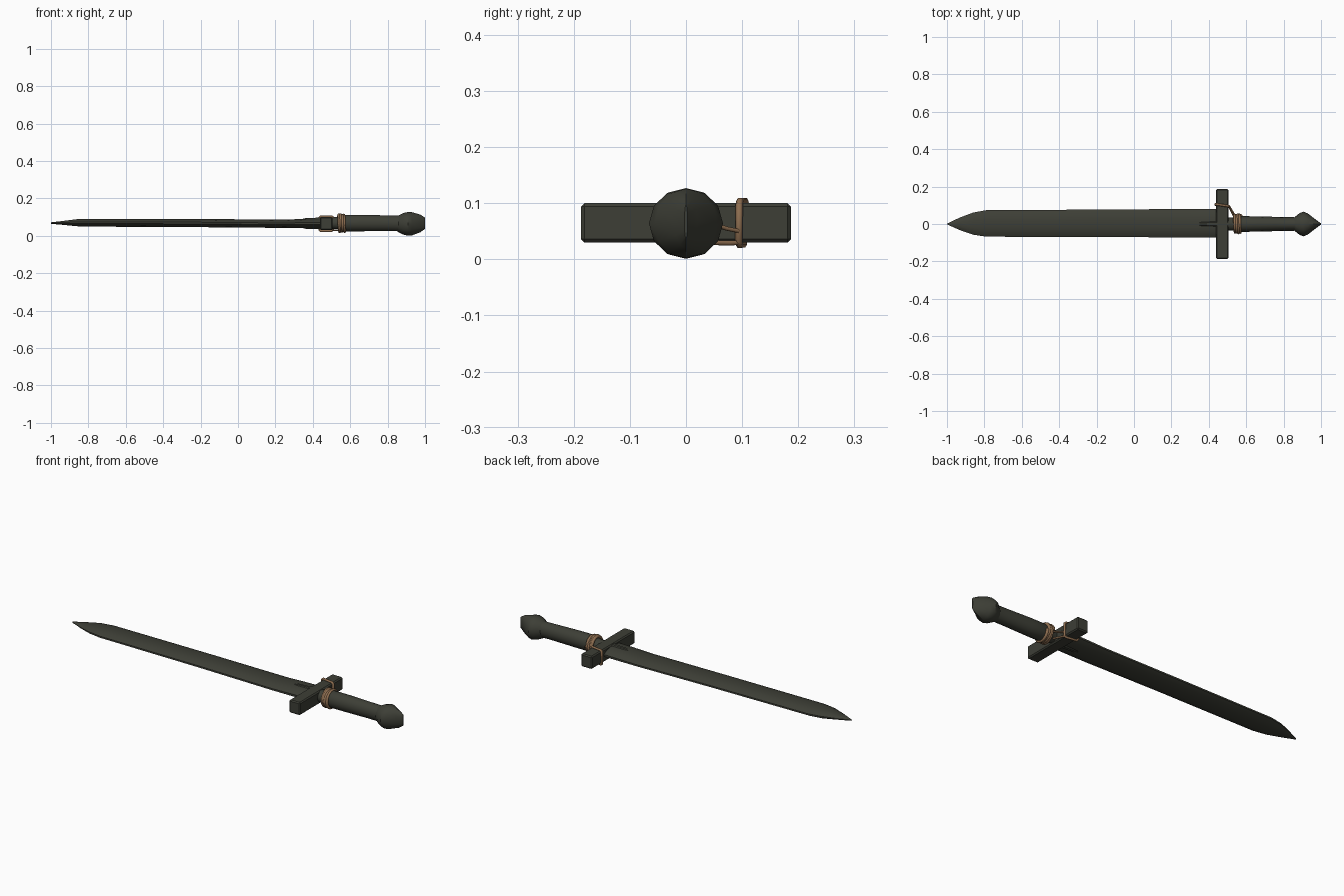
import bpy, bmesh, math
from mathutils import Vector

if "Cube" in bpy.data.objects:
    bpy.data.objects.remove(bpy.data.objects["Cube"])

ZC = 0.064  # height of the sword's axis


def material(name, rgb):
    m = bpy.data.materials.new(name)
    m.diffuse_color = (*rgb, 1)
    m.use_nodes = True
    m.node_tree.nodes["Principled BSDF"].inputs["Base Color"].default_value = m.diffuse_color
    return m


IRON = material("dark_iron", (0.047, 0.049, 0.037))
LEATHER = material("tan_leather", (0.27, 0.155, 0.08))


def finish(name, bm, mat, angle=30):
    bmesh.ops.recalc_face_normals(bm, faces=bm.faces)
    me = bpy.data.meshes.new(name)
    bm.to_mesh(me)
    bm.free()
    me.materials.append(mat)
    ob = bpy.data.objects.new(name, me)
    bpy.context.collection.objects.link(ob)
    bpy.context.view_layer.objects.active = ob
    ob.select_set(True)
    bpy.ops.object.shade_smooth_by_angle(angle=math.radians(angle))
    ob.select_set(False)
    return ob


def loft(name, stations, shape, mat, angle=30):
    """Stations are (x, centre y, centre z, half width, half height)."""
    bm = bmesh.new()
    rings = [[bm.verts.new((x, cy + u * hy, cz + v * hz)) for u, v in shape]
             for x, cy, cz, hy, hz in stations]
    n = len(shape)
    for a, b in zip(rings, rings[1:]):
        for i in range(n):
            bm.faces.new((a[i], a[(i + 1) % n], b[(i + 1) % n], b[i]))
    bm.faces.new(rings[0])
    bm.faces.new(rings[-1])
    return finish(name, bm, mat, angle)


def circle(n):
    return [(math.cos(2 * math.pi * i / n), math.sin(2 * math.pi * i / n)) for i in range(n)]


def cord(name, pts, r, closed=False):
    cu = bpy.data.curves.new(name, 'CURVE')
    cu.dimensions = '3D'
    cu.bevel_depth = r
    cu.bevel_resolution = 1
    cu.use_fill_caps = True
    sp = cu.splines.new('POLY')
    sp.points.add(len(pts) - 1)
    for p, co in zip(sp.points, pts):
        p.co = (*co, 1)
    sp.use_cyclic_u = closed
    cu.materials.append(LEATHER)
    ob = bpy.data.objects.new(name, cu)
    bpy.context.collection.objects.link(ob)


# Blade: lens section with narrow flat edges, tapering to a point
lens = [(1, 0.2), (0.72, 0.72), (0.3, 1), (-0.3, 1), (-0.72, 0.72), (-1, 0.2),
        (-1, -0.2), (-0.72, -0.72), (-0.3, -1), (0.3, -1), (0.72, -0.72), (1, -0.2)]
loft("blade", [(-1, 0, 0.068, 0.002, 0.004), (-0.93, 0.001, 0.069, 0.034, 0.011),
               (-0.86, 0.002, 0.07, 0.059, 0.019), (-0.79, 0.003, 0.07, 0.071, 0.021),
               (-0.2, 0.004, 0.068, 0.073, 0.022), (0.25, 0.004, 0.064, 0.076, 0.022),
               (0.36, 0.004, 0.066, 0.077, 0.025), (0.46, 0.004, 0.067, 0.077, 0.026)],
     lens, IRON, 40)

# Small raised tongues where the blade meets the guard, on both faces
for side, label in ((1, "upper"), (-1, "lower")):
    z = 0.066 + side * 0.024
    loft(label + "_tongue", [(0.32, 0, z - side * 0.008, 0.003, 0.002), (0.36, 0, z, 0.012, 0.005),
                             (0.45, 0, z, 0.016, 0.009)], circle(6), IRON)

# Crossguard: bevelled bar
bm = bmesh.new()
bmesh.ops.create_cube(bm, size=1)
for v in bm.verts:
    v.co = Vector((0.472 + v.co.x * 0.066, v.co.y * 0.374, 0.065 + v.co.z * 0.07))
bmesh.ops.bevel(bm, geom=bm.edges[:], offset=0.006, segments=1, affect='EDGES', profile=0.5)
finish("crossguard", bm, IRON)

# Grip with a narrow neck behind the guard
loft("grip", [(0.49, 0, 0.068, 0.034, 0.03), (0.535, 0, 0.068, 0.036, 0.034),
              (0.56, 0, 0.068, 0.042, 0.045), (0.66, 0, 0.068, 0.041, 0.045),
              (0.8, 0, 0.067, 0.037, 0.043), (0.86, 0, 0.066, 0.036, 0.043),
              (0.92, 0, 0.065, 0.04, 0.045)], circle(14), IRON)

# Pommel: flares out, then closes to an upright ridge
loft("pommel", [(0.855, 0, ZC, 0.034, 0.043), (0.885, 0, ZC, 0.058, 0.058),
                (0.908, 0, ZC, 0.066, 0.063), (0.93, 0, ZC, 0.056, 0.062),
                (0.975, 0, 0.066, 0.021, 0.047), (1.0, 0, 0.067, 0.003, 0.03)],
     circle(12), IRON, 35)

# Leather coil round the grip
turns, steps = 4, 16
coil = []
for i in range(turns * steps + 1):
    a = 2 * math.pi * i / steps
    wob = 0.002 * math.sin(a * 1.7)
    coil.append((0.537 + 0.035 * i / (turns * steps), 0.001 + (0.046 + wob) * math.cos(a),
                 0.068 + (0.043 + wob) * math.sin(a)))
cord("grip_wrap", coil, 0.0085)

# Thong looped round one arm of the guard
loop = [(0.436, 0.103, 0.032), (0.436, 0.106, 0.098), (0.442, 0.105, 0.104), (0.5, 0.096, 0.104),
        (0.509, 0.095, 0.098), (0.509, 0.094, 0.032), (0.5, 0.095, 0.026), (0.442, 0.102, 0.026)]
cord("guard_thong", loop, 0.0065, True)

# Tie strands between the thong and the coil
cord("lower_tie", [(0.505, 0.097, 0.03), (0.518, 0.075, 0.029), (0.535, 0.04, 0.03)], 0.005)
cord("side_tie", [(0.51, 0.096, 0.05), (0.524, 0.072, 0.055), (0.542, 0.042, 0.065)], 0.004)
